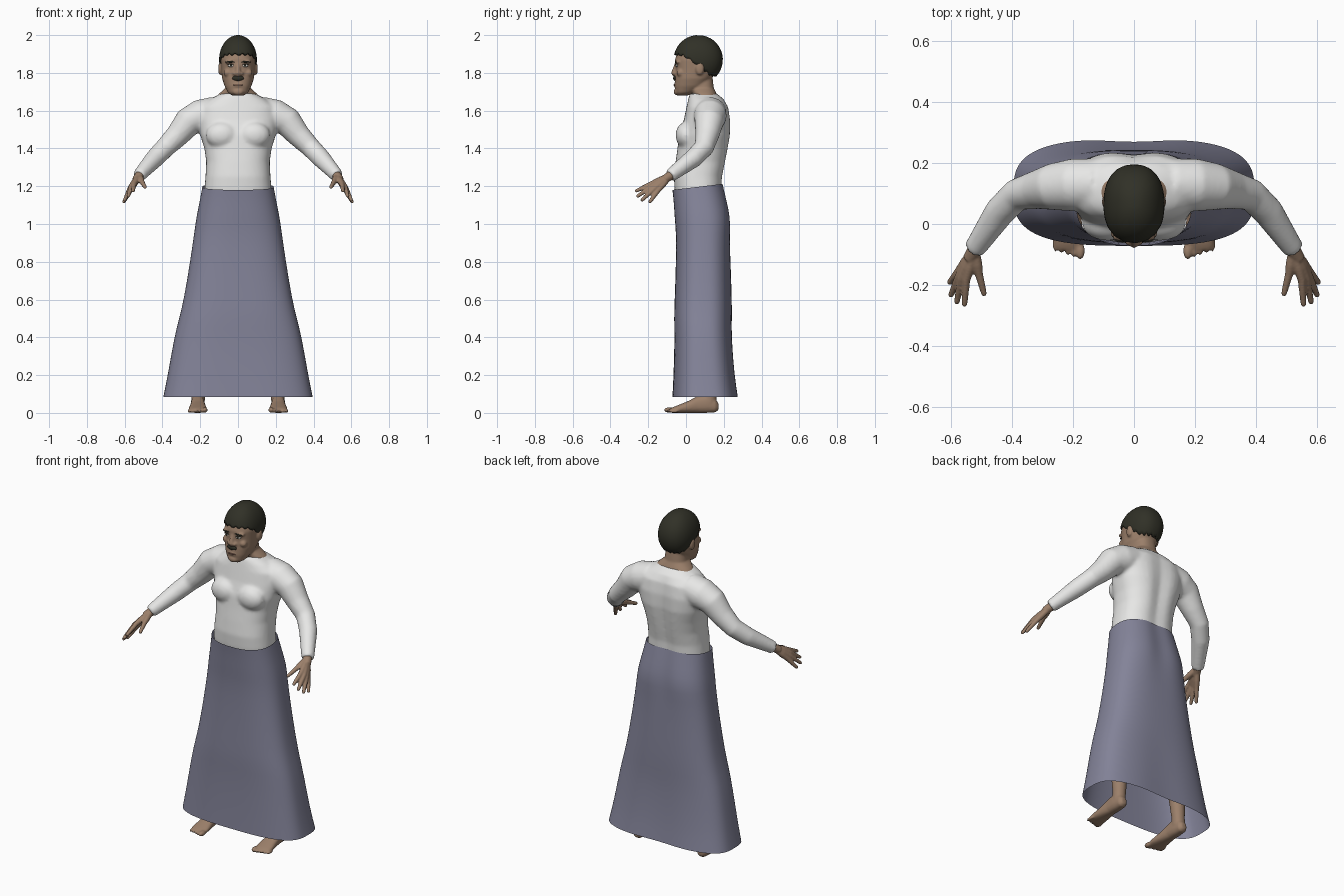
import bpy, bmesh, math
from mathutils import Matrix, Vector

if "Cube" in bpy.data.objects:
    bpy.data.objects.remove(bpy.data.objects["Cube"])


def material(name, rgb):
    m = bpy.data.materials.new(name)
    m.use_nodes = True
    m.diffuse_color = (*rgb, 1)
    m.node_tree.nodes["Principled BSDF"].inputs["Base Color"].default_value = (*rgb, 1)
    return m


SKIN = material("brown skin", (0.33, 0.215, 0.145))
HAIR = material("dark hair", (0.03, 0.03, 0.02))
SHIRT = material("white cloth", (0.8, 0.8, 0.79))
CLOTH = material("grey blue cloth", (0.23, 0.23, 0.32))
WHITE = material("eye white", (0.65, 0.62, 0.58))
LIP = material("lip brown", (0.2, 0.1, 0.075))


def section(hw, front, back, n=2.4, groove=0.0, count=48):
    """Rounded outline with an optional groove down the back."""
    pts = []
    for i in range(count):
        a = 2 * math.pi * i / count
        c, s = math.cos(a), math.sin(a)
        x = hw * math.copysign(abs(c) ** (2 / n), c)
        y = (front + back) / 2 + (back - front) / 2 * math.copysign(abs(s) ** (2 / n), s)
        if s > 0:
            y -= groove * math.exp(-(x / (hw * 0.25)) ** 2)
        pts.append((x, y))
    return pts


def bridge(bm, loops, caps=True):
    rows = [[bm.verts.new(p) for p in loop] for loop in loops]
    for a, b in zip(rows, rows[1:]):
        for i in range(len(a)):
            j = (i + 1) % len(a)
            bm.faces.new((a[i], a[j], b[j], b[i]))
    if caps:
        bm.faces.new(rows[0])
        bm.faces.new(rows[-1])


def tube(bm, path, count=16):
    """Round limb through (x, y, z, radius) points."""
    pts = [Vector(p[:3]) for p in path]
    loops = []
    for i, p in enumerate(path):
        d = (pts[min(i + 1, len(pts) - 1)] - pts[max(i - 1, 0)]).normalized()
        side = d.cross(Vector((0, 1, 0.3))).normalized()
        up = d.cross(side)
        turn = [2 * math.pi * k / count for k in range(count)]
        loops.append([pts[i] + p[3] * (side * math.cos(t) + up * math.sin(t)) for t in turn])
    bridge(bm, loops)


def ball(bm, centre, radii):
    bmesh.ops.create_uvsphere(bm, u_segments=24, v_segments=14, radius=1,
                              matrix=Matrix.Translation(centre) @ Matrix.Diagonal((*radii, 1)))


def finish(bm, name, mat, voxel=0, smooth=3, mirror=False):
    bmesh.ops.recalc_face_normals(bm, faces=bm.faces)
    me = bpy.data.meshes.new(name)
    bm.to_mesh(me)
    bm.free()
    me.materials.append(mat)
    me.shade_smooth()
    ob = bpy.data.objects.new(name, me)
    bpy.context.collection.objects.link(ob)
    if voxel:
        r = ob.modifiers.new("Fuse", "REMESH")
        r.mode, r.voxel_size, r.use_smooth_shade = "VOXEL", voxel, True
        s = ob.modifiers.new("Soften", "SMOOTH")
        s.factor, s.iterations = 0.5, smooth
    if mirror:
        m = ob.modifiers.new("Mirror", "MIRROR")
        m.use_mirror_merge = False
    return ob


# Shirt: torso, chest and sleeves fused together
bm = bmesh.new()
torso = [(1.05, .17, -.04, .2, .01), (1.18, .178, -.06, .193, .012), (1.25, .172, -.064, .197, .014),
         (1.33, .168, -.055, .214, .016), (1.4, .178, -.045, .228, .018), (1.47, .2, -.037, .24, .018),
         (1.55, .215, -.012, .24, .014), (1.62, .205, .003, .228, .01), (1.66, .15, .012, .2, 0),
         (1.69, .092, .02, .165, 0)]
bridge(bm, [[(x, y, z) for x, y in section(hw, f, b, 2.4, g)] for z, hw, f, b, g in torso])
sleeve = [(.12, .13, 1.59, .085), (.2, .128, 1.572, .087), (.265, .122, 1.54, .077), (.32, .112, 1.47, .063),
          (.385, .095, 1.405, .053), (.44, .04, 1.348, .05), (.525, -.085, 1.255, .035)]
for s in (-1, 1):
    tube(bm, [(s * x, y, z, r) for x, y, z, r in sleeve], 24)
    ball(bm, (s * .085, .0, 1.47), (.085, .055, .07))
finish(bm, "shirt", SHIRT, .01, 5)

# Skirt: open cloth tube widening to the hem
bm = bmesh.new()
skirt = [(1.195, .189, -.072, .2, .012), (1.12, .203, -.065, .222, .012), (1.03, .222, -.06, .243, .016),
         (.95, .232, -.052, .236, .008), (.8, .254, -.053, .236, 0), (.6, .287, -.06, .243, 0),
         (.5, .312, -.064, .243, 0), (.4, .338, -.06, .244, .004), (.2, .372, -.066, .26, .008),
         (.085, .396, -.072, .279, .012)]
bridge(bm, [[(x, y, z + (.12 * (y - .05) if z > 1.17 else 0))
             for x, y in section(hw, f, b, 2.4 + .6 * (1.2 - z), g)]
            for z, hw, f, b, g in skirt], caps=False)
finish(bm, "skirt", CLOTH).modifiers.new("Round", "SUBSURF").levels = 1

# Head: neck, skull, nose, brow ridges and ears
bm = bmesh.new()
neck = [(1.6, .1, .06, .16), (1.66, .125, .05, .172), (1.69, .1, .036, .162), (1.72, .066, .022, .147),
        (1.78, .06, .015, .14)]
skull = [(1.68, .03, -.045, .01), (1.695, .052, -.055, .04), (1.73, .071, -.06, .1), (1.77, .084, -.058, .135),
         (1.82, .089, -.055, .17), (1.87, .093, -.058, .185), (1.93, .08, -.04, .168), (1.97, .05, -.003, .13),
         (1.985, .03, .02, .11)]
for rings in (neck, skull):
    bridge(bm, [[(x, y, z) for x, y in section(hw, f, b)] for z, hw, f, b in rings])
tube(bm, [(0, -.05, 1.85, .01), (0, -.058, 1.82, .013), (0, -.064, 1.799, .016), (0, -.055, 1.786, .013)])
ball(bm, (0, -.05, 1.7), (.03, .015, .018))
ball(bm, (0, -.052, 1.735), (.03, .013, .013))
for s in (-1, 1):
    ball(bm, (s * .018, -.058, 1.796), (.012, .013, .01))
    ball(bm, (s * .038, -.044, 1.858), (.035, .013, .01))
    ball(bm, (s * .055, -.03, 1.8), (.022, .02, .02))
    ball(bm, (s * .094, .073, 1.822), (.011, .022, .034))
finish(bm, "head", SKIN, .006)

# Hair cap with a ragged hairline dropping towards the nape
bm = bmesh.new()
loops = []
outline = section(.1, -.13, .13, 2.3, 0, 72)
for k in range(1, 15):
    loop = []
    for i, (x, y) in enumerate(outline):
        t = min(1, max(0, (y + .12) / .23))
        edge = 1.898 - .115 * t * t * (3 - 2 * t) + (.005 if i % 4 < 2 else -.003)
        phi = math.acos((edge - 1.87) / .13) * k / 14
        loop.append((x * math.sin(phi), .065 + y * math.sin(phi), 1.87 + .13 * math.cos(phi)))
    loops.append(loop)
bridge(bm, loops, caps=False)
bmesh.ops.holes_fill(bm, edges=[e for e in bm.edges if e.is_boundary and e.verts[0].co.z > 1.97], sides=0)
thick = finish(bm, "hair", HAIR).modifiers.new("Thickness", "SOLIDIFY")
thick.thickness, thick.offset = .012, -1

# Facial details
bm = bmesh.new()
ball(bm, (0, -.058, 1.772), (.031, .01, .014))
finish(bm, "moustache", HAIR)
bm = bmesh.new()
ball(bm, (0, -.06, 1.736), (.025, .007, .004))
finish(bm, "mouth", LIP)
for name, mat, centre, radii in (("eyes", WHITE, (.037, -.049, 1.838), (.017, .007, .007)),
                                 ("pupils", HAIR, (.037, -.053, 1.839), (.006, .005, .006)),
                                 ("upper_lids", HAIR, (.037, -.051, 1.845), (.019, .007, .002)),
                                 ("eyebrows", HAIR, (.038, -.052, 1.858), (.026, .007, .005))):
    bm = bmesh.new()
    ball(bm, centre, radii)
    finish(bm, name, mat, mirror=True)

# Hands: each finger runs from the wrist through its knuckle to the tip
bm = bmesh.new()
wrist = Vector((.522, -.085, 1.255))
fingers = [((.572, -.15, 1.175), (.607, -.195, 1.112)), ((.573, -.168, 1.187), (.602, -.238, 1.122)),
           ((.566, -.18, 1.2), (.582, -.262, 1.143)), ((.55, -.184, 1.213), (.556, -.27, 1.172)),
           ((.508, -.165, 1.222), (.49, -.235, 1.192))]
tube(bm, [(.505, -.055, 1.273, .024), (*wrist, .025), (.54, -.115, 1.235, .022)])
for knuckle, tip in fingers:
    k, t = Vector(knuckle), Vector(tip)
    tube(bm, [(*wrist, .016), (*wrist.lerp(k, .6), .017), (*k, .0135), (*k.lerp(t, .5), .0115),
              (*k.lerp(t, .92), .0095), (*t, .006)], 12)
finish(bm, "hands", SKIN, .0045, 3, mirror=True)

# Legs and feet with five toes
bm = bmesh.new()
foot = [(.172, .016, .015, .05), (.155, .03, .003, .075), (.11, .036, 0, .1), (.06, .036, 0, .088),
        (.01, .042, 0, .062), (-.04, .049, 0, .042), (-.07, .048, 0, .03), (-.085, .04, .003, .022)]
bridge(bm, [[(.213 + x, y, z) for x, z in section(hw, lo, hi, 2.4, 0, 24)] for y, hw, lo, hi in foot])
tube(bm, [(.212, .125, .05, .036), (.21, .125, .1, .036), (.2, .115, .35, .055), (.17, .1, .6, .065),
          (.11, .09, 1.0, .085)], 24)
for i in range(5):
    size = .015 if i == 0 else .0115 - .0007 * i
    ball(bm, (.176 + .0205 * i, -.088 + .006 * i, size), (size, .028, size))
finish(bm, "legs_and_feet", SKIN, .006, 3, mirror=True)
